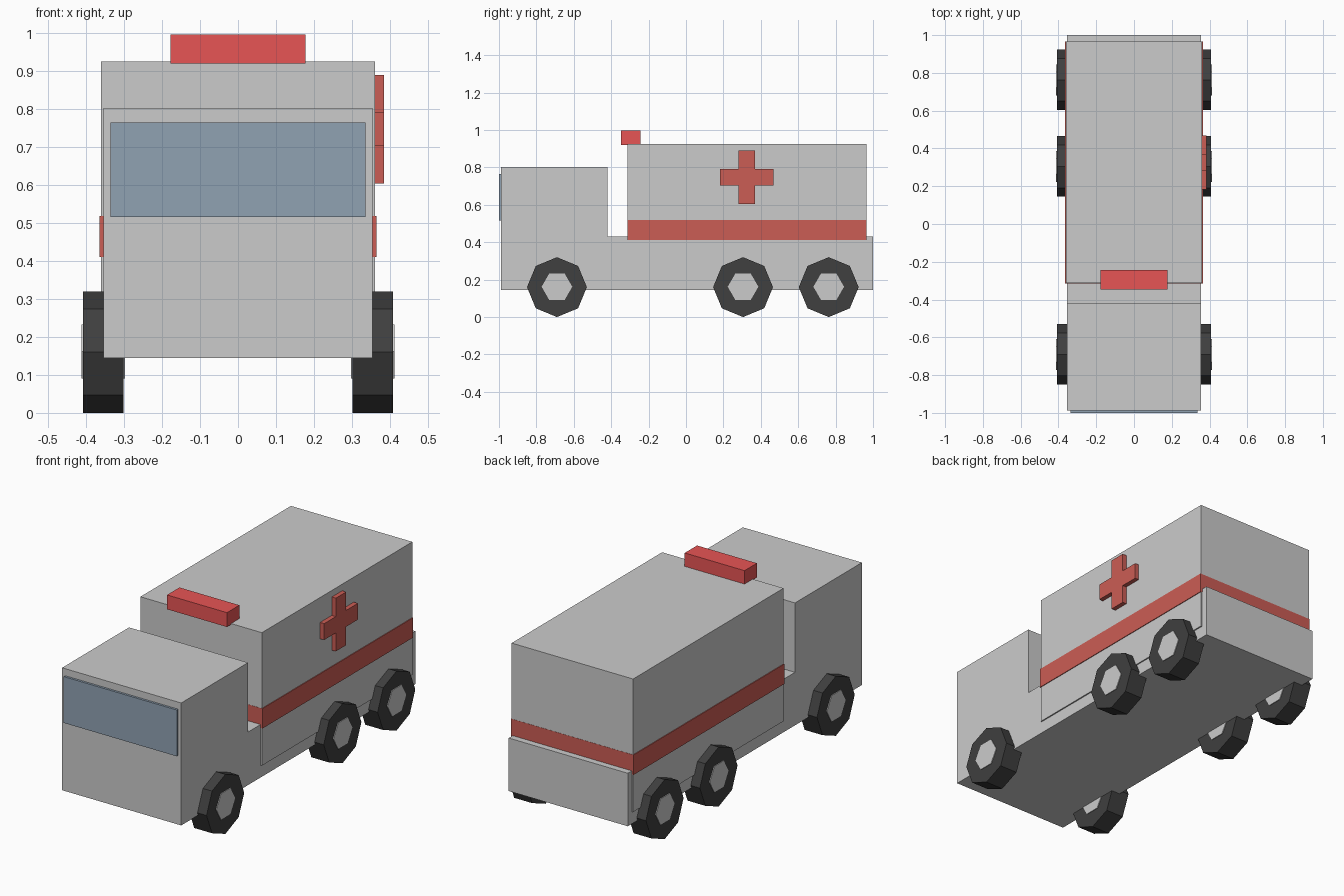
import bpy, bmesh, math
from mathutils import Vector

if "Cube" in bpy.data.objects:
    bpy.data.objects.remove(bpy.data.objects["Cube"])


def material(name, rgb):
    m = bpy.data.materials.new(name)
    m.diffuse_color = (*rgb, 1)
    m.use_nodes = True
    m.node_tree.nodes["Principled BSDF"].inputs["Base Color"].default_value = m.diffuse_color
    return m


RED = material("red_paint", (0.60, 0.11, 0.09))
LIGHT = material("red_light", (0.80, 0.09, 0.09))
GLASS = material("glass_blue", (0.28, 0.36, 0.45))
RUBBER = material("rubber", (0.05, 0.05, 0.05))


def prism(name, profile, x0, x1, mat=None):
    """Extrude a (y, z) profile along x from x0 to x1."""
    bm = bmesh.new()
    face = bm.faces.new([bm.verts.new((x0, y, z)) for y, z in profile])
    ext = bmesh.ops.extrude_face_region(bm, geom=[face])
    moved = [g for g in ext["geom"] if isinstance(g, bmesh.types.BMVert)]
    bmesh.ops.translate(bm, verts=moved, vec=Vector((x1 - x0, 0, 0)))
    bmesh.ops.recalc_face_normals(bm, faces=bm.faces[:])
    me = bpy.data.meshes.new(name)
    bm.to_mesh(me)
    bm.free()
    if mat:
        me.materials.append(mat)
    ob = bpy.data.objects.new(name, me)
    bpy.context.collection.objects.link(ob)
    return ob


def box(name, half_x, y0, y1, z0, z1, mat=None):
    return prism(name, [(y0, z0), (y1, z0), (y1, z1), (y0, z1)], -half_x, half_x, mat)


def polygon(cy, cz, r, sides):
    return [(cy + r * math.cos(2 * math.pi * i / sides),
             cz + r * math.sin(2 * math.pi * i / sides)) for i in range(sides)]


# Cab and chassis share one stepped side profile
prism("cab_and_chassis", [(-0.988, 0.145), (1.0, 0.145), (1.0, 0.43),
                          (-0.42, 0.43), (-0.42, 0.803), (-0.988, 0.803)], -0.354, 0.354)
box("windshield", 0.336, -1.0, -0.98, 0.516, 0.765, GLASS)

# Rear compartment with wrap-around stripe and roof light
box("rear_compartment", 0.361, -0.313, 0.965, 0.21, 0.925)
box("side_stripe", 0.365, -0.314, 0.966, 0.411, 0.518, RED)
box("roof_light", 0.178, -0.348, -0.243, 0.92, 0.997, LIGHT)

# Cross emblem on the right side only
cy, cz, long, short = 0.325, 0.747, 0.143, 0.044
cross = [(cy + a * s, cz + b * t) for s, t, a, b in (
    (1, 1, long, short), (1, 1, short, short), (1, 1, short, long),
    (-1, 1, short, long), (-1, 1, short, short), (-1, 1, long, short),
    (-1, -1, long, short), (-1, -1, short, short), (-1, -1, short, long),
    (1, -1, short, long), (1, -1, short, short), (1, -1, long, short))]
prism("side_cross", cross, 0.35, 0.385, RED)

# Three axles of octagonal tyres with hexagonal hubs
for axle, y in (("front", -0.69), ("middle", 0.305), ("rear", 0.763)):
    for side, s in (("left", -1), ("right", 1)):
        prism(f"{axle}_{side}_tyre", polygon(y, 0.16, 0.16, 8), s * 0.302, s * 0.408, RUBBER)
        prism(f"{axle}_{side}_hub", polygon(y, 0.162, 0.082, 6), s * 0.298, s * 0.412)
